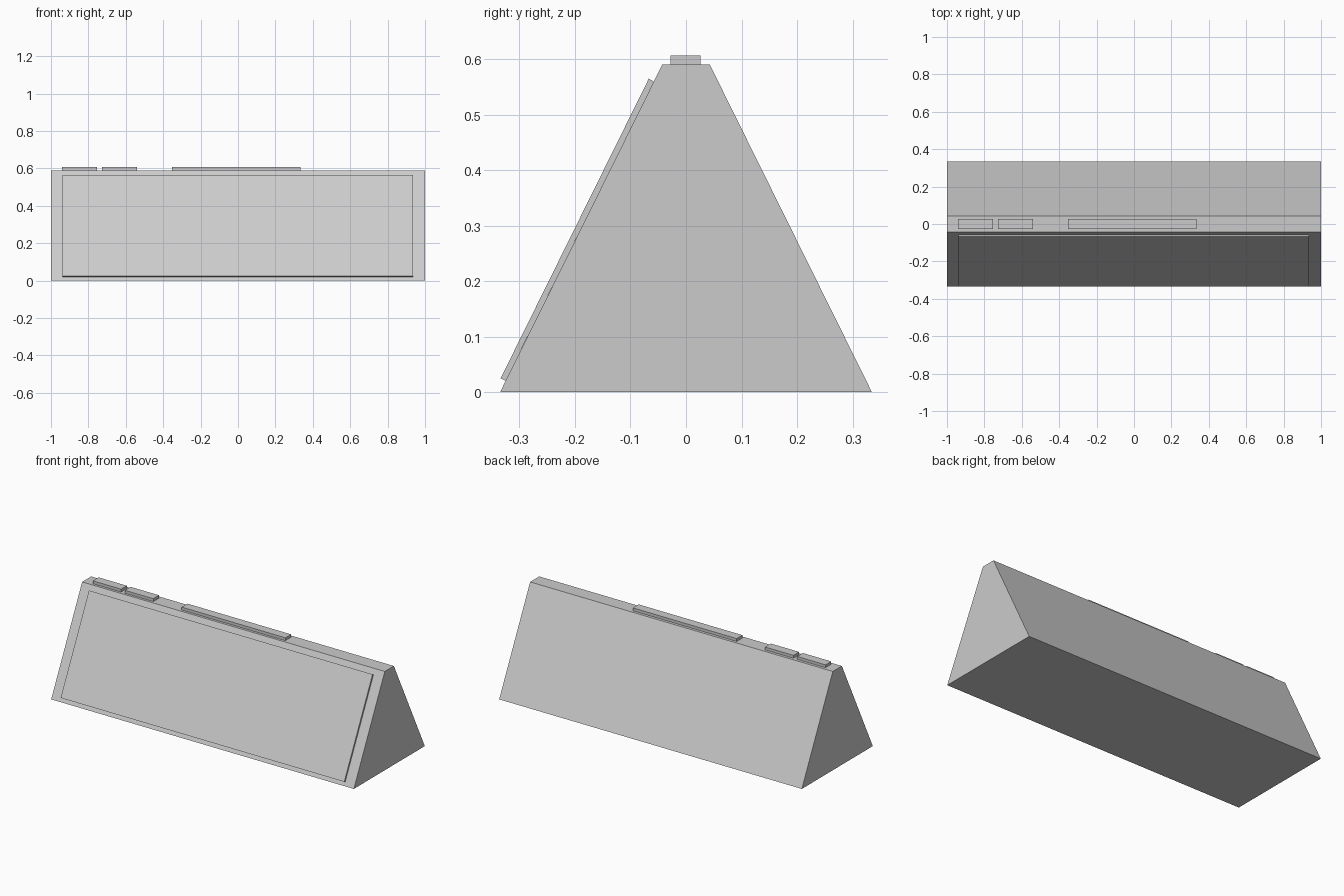
import bpy
import bmesh

cube = bpy.data.objects.get("Cube")
if cube:
    bpy.data.objects.remove(cube, do_unlink=True)

# Single flat grey for every part
grey = bpy.data.materials.new("light_grey")
grey.use_nodes = True
colour = (0.6, 0.6, 0.6, 1.0)
grey.diffuse_color = colour
grey.node_tree.nodes["Principled BSDF"].inputs["Base Color"].default_value = colour


def prism(name, profile, x0, x1):
    """Extrude a (y, z) profile along x from x0 to x1."""
    bm = bmesh.new()
    face = bm.faces.new([bm.verts.new((x0, y, z)) for y, z in profile])
    extruded = bmesh.ops.extrude_face_region(bm, geom=[face])["geom"]
    moved = [v for v in extruded if isinstance(v, bmesh.types.BMVert)]
    bmesh.ops.translate(bm, verts=moved, vec=(x1 - x0, 0, 0))
    bmesh.ops.recalc_face_normals(bm, faces=bm.faces)
    mesh = bpy.data.meshes.new(name)
    bm.to_mesh(mesh)
    bm.free()
    mesh.materials.append(grey)
    obj = bpy.data.objects.new(name, mesh)
    bpy.context.scene.collection.objects.link(obj)
    return obj


# Wedge-shaped housing with a narrow flat top
TOP = 0.59
prism("housing", [(-0.335, 0), (0.335, 0), (0.043, TOP), (-0.043, TOP)], -1, 1)

# Thin display panel lying on the sloping front
prism("front_panel",
      [(-0.334, 0.025), (-0.325, 0.0205), (-0.058, 0.5595), (-0.067, 0.565)],
      -0.938, 0.936)

# Buttons along the top: two small keys and one long bar
key_profile = [(-0.028, TOP), (0.026, TOP), (0.026, 0.607), (-0.028, 0.607)]
for name, x0, x1 in (("outer_button", -0.94, -0.753),
                     ("inner_button", -0.728, -0.54),
                     ("long_button", -0.353, 0.333)):
    prism(name, key_profile, x0, x1)
